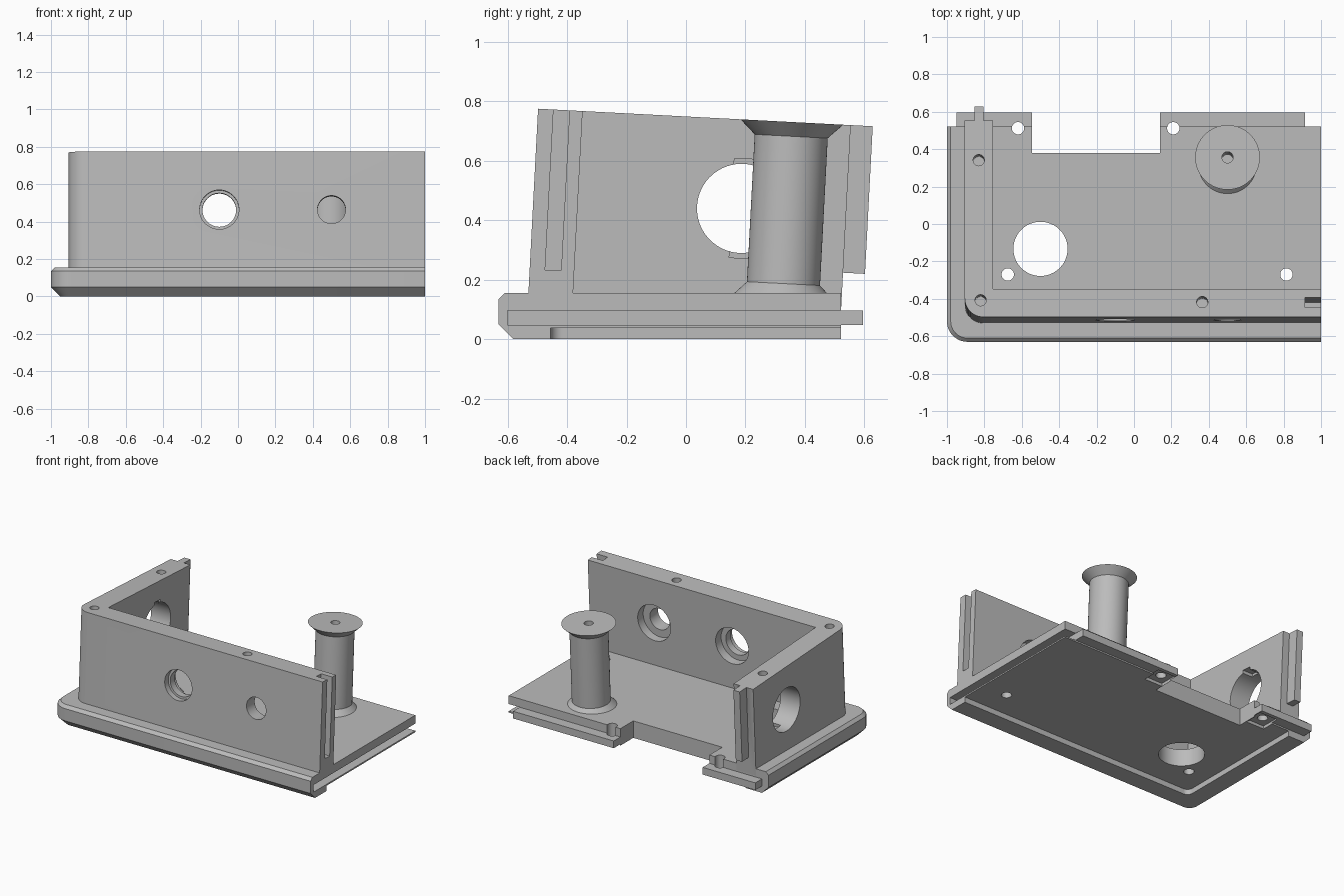
import bpy, bmesh, math
from mathutils import Matrix, Vector

if "Cube" in bpy.data.objects:
    bpy.data.objects.remove(bpy.data.objects["Cube"])

grey = bpy.data.materials.new("plain grey")
grey.diffuse_color = (0.5, 0.5, 0.5, 1)
grey.use_nodes = True
grey.node_tree.nodes["Principled BSDF"].inputs["Base Color"].default_value = grey.diffuse_color

# Walls and post lean back by three degrees
TILT = Matrix.Translation((0, -0.53, 0.155)) @ Matrix.Rotation(math.radians(-3), 4, 'X')
FLAT = Matrix.Identity(4)


def finish(name, bm, frame=FLAT):
    bmesh.ops.transform(bm, matrix=frame, verts=bm.verts)
    bmesh.ops.recalc_face_normals(bm, faces=bm.faces)
    me = bpy.data.meshes.new(name)
    bm.to_mesh(me)
    bm.free()
    me.materials.append(grey)
    ob = bpy.data.objects.new(name, me)
    bpy.context.collection.objects.link(ob)
    return ob


def loft(name, rings, frame=FLAT):
    """Closed solid through a list of equal-length point rings."""
    bm = bmesh.new()
    vs = [[bm.verts.new(p) for p in r] for r in rings]
    n = len(vs[0])
    for a, b in zip(vs, vs[1:]):
        for i in range(n):
            j = (i + 1) % n
            bm.faces.new((a[i], a[j], b[j], b[i]))
    bm.faces.new(vs[0][::-1])
    bm.faces.new(vs[-1])
    return finish(name, bm, frame)


def prism(name, pts, z0, z1, frame=FLAT):
    return loft(name, [[(x, y, z) for x, y in pts] for z in (z0, z1)], frame)


def box(name, x0, x1, y0, y1, z0, z1, frame=FLAT):
    return prism(name, [(x0, y0), (x1, y0), (x1, y1), (x0, y1)], z0, z1, frame)


def cyl(start, axis, length, r, frame=FLAT, n=48):
    """Round cutter from a start point along an axis."""
    rot = Vector((0, 0, 1)).rotation_difference(Vector(axis)).to_matrix().to_4x4()
    ring = [(r * math.cos(2 * math.pi * i / n), r * math.sin(2 * math.pi * i / n)) for i in range(n)]
    return prism("cutter", ring, 0, length, frame @ Matrix.Translation(start) @ rot)


def boolean(ob, tool, op='DIFFERENCE'):
    m = ob.modifiers.new("bool", 'BOOLEAN')
    m.operation, m.solver, m.object = op, 'EXACT', tool
    bpy.context.view_layer.objects.active = ob
    bpy.ops.object.modifier_apply(modifier=m.name)
    bpy.data.objects.remove(tool, do_unlink=True)


def smooth(ob):
    bpy.ops.object.select_all(action='DESELECT')
    ob.select_set(True)
    bpy.context.view_layer.objects.active = ob
    bpy.ops.object.shade_smooth_by_angle(angle=math.radians(30))


def arc(cx, cy, r, n=12):
    """Quarter arc for a front-left corner, from left to front."""
    return [(cx + r * math.cos(math.pi * (1 + i / n / 2)),
             cy + r * math.sin(math.pi * (1 + i / n / 2))) for i in range(n + 1)]


# Base plate, chamfered along front and left only
def outline(d, z):
    pts = arc(-0.89, -0.52, 0.11 - d) + [(1, -0.63 + d), (1, 0.522), (-1 + d, 0.522)]
    return [(x, y, z) for x, y in pts]


base = loft("base", [outline(0.05, 0), outline(0, 0.05), outline(0, 0.135), outline(0.02, 0.155)])
# Joining tongues on the back edge
for x0, x1 in ((-0.95, -0.545), (0.14, 0.915)):
    boolean(base, box("tongue", x0, x1, 0.4, 0.595, 0.047, 0.097), 'UNION')
# Back notch, side slot and underside recess
boolean(base, box("cutter", -0.545, 0.14, 0.38, 0.8, -0.1, 0.3))
boolean(base, box("cutter", 0.915, 1.1, -0.6, 0.8, 0.047, 0.097))
boolean(base, prism("cutter", arc(-0.785, -0.415, 0.04) + [(1.1, -0.455), (1.1, 0.8), (-0.825, 0.8)],
                    -0.1, 0.037))
# Pockets under the back screw holes, then the holes
for x in (-0.62, 0.21):
    boolean(base, box("cutter", x - 0.069, x + 0.069, 0.44, 0.57, 0, 0.058))
for x, y, r in ((-0.62, 0.512, 0.033), (0.21, 0.512, 0.033), (-0.675, -0.27, 0.033),
                (0.815, -0.27, 0.033), (-0.5, -0.133, 0.145)):
    boolean(base, cyl((x, y, -0.1), (0, 0, 1), 0.5, r))
smooth(base)

# Front and left walls as one L-shaped extrusion
TOP = 0.621
walls = prism("walls", arc(-0.805, 0.1, 0.1) +
              [(1, 0), (1, 0.15), (-0.755, 0.15), (-0.755, 1.053), (-0.905, 1.053)], -0.03, TOP, TILT)
# Upright tongue on the back end and groove on the right end
boolean(walls, box("tongue", -0.853, -0.805, 1.0, 1.127, 0.124, TOP, TILT), 'UNION')
boolean(walls, box("cutter", 0.915, 1.1, 0.052, 0.106, 0.081, 0.9, TILT))
# Front openings, with wider seats inside
for x, r in ((-0.1, 0.09), (0.5, 0.075)):
    boolean(walls, cyl((x, -0.2, 0.31), (0, 1, 0), 0.6, r, TILT))
    boolean(walls, cyl((x, 0.09, 0.31), (0, 1, 0), 0.3, 0.127, TILT))
boolean(walls, cyl((-0.1, -0.2, 0.31), (0, 1, 0), 0.24, 0.105, TILT))
# Round side opening with key notches on the inside
boolean(walls, cyl((-1.1, 0.701, 0.322), (1, 0, 0), 0.6, 0.15, TILT, 64))
boolean(walls, box("cutter", -0.83, -0.6, 0.668, 0.734, 0.155, 0.489, TILT))
# Screw holes in the top rim
for x, u in ((-0.83, 0.84), (-0.82, 0.09), (0.365, 0.08)):
    boolean(walls, cyl((x, u, 0.42), (0, 0, 1), 0.5, 0.03, TILT, 32))
smooth(walls)

# Support post with flared foot and head
post = loft("post", [[(0.5 + r * math.cos(a), 0.855 + r * math.sin(a), w)
                      for a in (2 * math.pi * i / 64 for i in range(64))]
                     for w, r in ((0.02, 0.18), (0.077, 0.123), (0.573, 0.123), (TOP, 0.173))], TILT)
boolean(post, cyl((0.5, 0.855, 0.35), (0, 0, 1), 0.5, 0.03, TILT, 32))
smooth(post)
